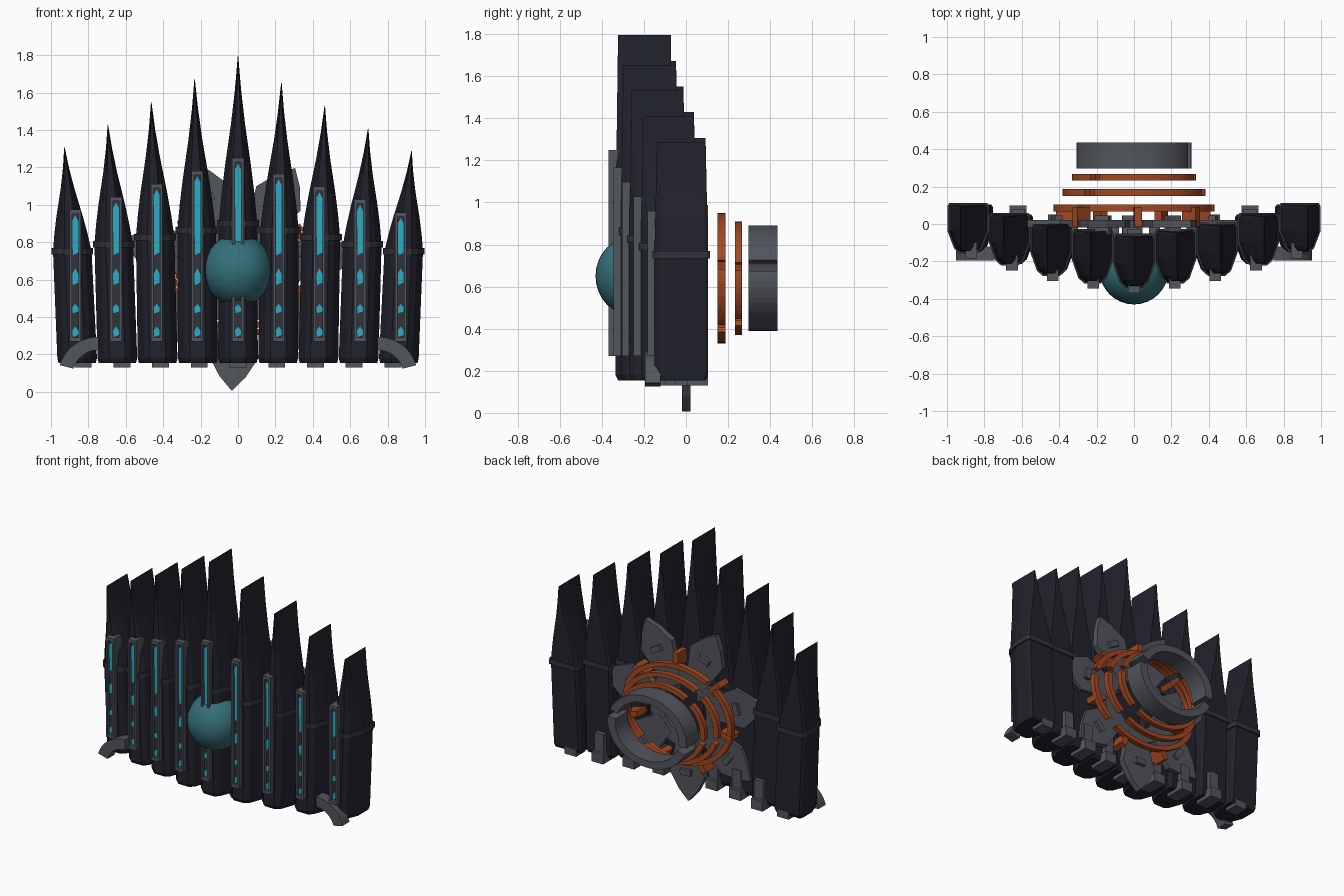
import bpy, bmesh, math

cube = bpy.data.objects.get("Cube")
if cube:
    bpy.data.objects.remove(cube)


def material(name, colour):
    m = bpy.data.materials.new(name)
    m.use_nodes = True
    m.diffuse_color = (*colour, 1)
    m.node_tree.nodes["Principled BSDF"].inputs["Base Color"].default_value = (*colour, 1)
    return m


NAVY = material("dark navy", (0.016, 0.016, 0.026))
GREY = material("steel grey", (0.085, 0.092, 0.108))
CHARCOAL = material("charcoal", (0.032, 0.034, 0.042))
GLOW = material("bright cyan", (0.02, 0.42, 0.58))
TEAL = material("deep teal", (0.035, 0.16, 0.19))
RUST = material("rust orange", (0.36, 0.065, 0.016))
HUB_Z = 0.64


def loft(name, rings, mat):
    """Skin a list of equal-length closed sections and cap both ends."""
    bm = bmesh.new()
    loops = [[bm.verts.new(p) for p in ring] for ring in rings]
    n = len(loops[0])
    for a, b in zip(loops, loops[1:]):
        for i in range(n):
            j = (i + 1) % n
            bm.faces.new((a[i], a[j], b[j], b[i]))
    bm.faces.new(loops[0])
    bm.faces.new(loops[-1])
    bmesh.ops.recalc_face_normals(bm, faces=bm.faces)
    mesh = bpy.data.meshes.new(name)
    bm.to_mesh(mesh)
    bm.free()
    mesh.materials.append(mat)
    obj = bpy.data.objects.new(name, mesh)
    bpy.context.collection.objects.link(obj)
    return obj


def plate(name, outline, y0, y1, mat):
    """Extrude an x-z outline along y."""
    return loft(name, [[(x, y, z) for x, z in outline] for y in (y0, y1)], mat)


def box(name, x, half, y0, y1, z0, z1, mat):
    outline = [(x - half, z0), (x + half, z0), (x + half, z1), (x - half, z1)]
    return plate(name, outline, y0, y1, mat)


def arc(name, centre, outer, inner, squash, start, end, y0, y1, mat):
    """Curved bar: part of an elliptical ring, angles in degrees."""
    steps = max(6, int((end - start) / 6))
    angles = [math.radians(start + (end - start) * i / steps) for i in range(steps + 1)]
    edge = lambda r, a: (centre[0] + r * math.cos(a), centre[1] + r * squash * math.sin(a))
    rings = []
    for a in angles:
        (xo, zo), (xi, zi) = edge(outer, a), edge(inner, a)
        rings.append([(xo, y0, zo), (xo, y1, zo), (xi, y1, zi), (xi, y0, zi)])
    return loft(name, rings, mat)


# Half section of a column: (fraction of half width, fraction of depth from the back)
HALF = [(0.9, 0), (1, 0.06), (1, 0.55), (0.68, 0.9), (0.4, 1)]
SECTION = HALF + [(-x, y) for x, y in reversed(HALF)]
# Spire taper: (fraction of height above collar, width scale)
TAPER = [(0, 1), (0.17, 0.86), (0.34, 0.68), (0.6, 0.36), (0.8, 0.16), (1, 0.012)]
BACKS = [-0.06, -0.035, 0, 0.05, 0.105]
FRONTS = [-0.335, -0.31, -0.27, -0.215, -0.15]


def column(i):
    k = abs(i)
    side = 1 if i > 0 else -1
    back, front = BACKS[k], FRONTS[k]
    base_x, mid_x, tip_x = 0.215 * i, 0.2215 * i, 0.232 * i
    collar_z = 0.9 - 0.037 * k
    tip_z = 1.795 - 0.122 * k - (0.02 if i > 0 else 0)

    def section(x, z, width, grow=0.0):
        depth = front - back - 2 * grow
        return [(x + u * width, back + grow + v * depth, z) for u, v in SECTION]

    # body and spire
    rings = [section(base_x, 0.155, 0.1, -0.012), section(base_x, 0.18, 0.106),
             section(mid_x, collar_z, 0.103)]
    for t, w in TAPER[1:]:
        rings.append(section(mid_x + (tip_x - mid_x) * t, collar_z + (tip_z - collar_z) * t,
                             0.103 * w, -0.012 * t))
    loft("column", rings, NAVY)
    # collar band
    loft("collar", [section(mid_x, collar_z + d, 0.112, 0.008) for d in (-0.018, 0.018)], CHARCOAL)

    # light strip: backing, frame rails and glowing pieces
    sx, top = 0.2175 * i, 1.25 - 0.069 * k - (0.015 if i > 0 else 0)
    box("strip_backing", sx, 0.026, front - 0.012, front + 0.06, 0.275, top - 0.01, CHARCOAL)
    for s in (-1, 1):
        box("strip_rail", sx + s * 0.024, 0.007, front - 0.034, front + 0.05, 0.275, top, GREY)
    for z in (0.27, top - 0.022):
        box("strip_cap", sx, 0.031, front - 0.034, front + 0.05, z, z + 0.022, GREY)
    for z0, z1 in ((0.293, 0.35), (0.42, 0.47), (0.57, 0.66), (0.73, top - 0.03)):
        tip = min(0.03, (z1 - z0) * 0.4)
        outline = [(sx - 0.013, z0), (sx + 0.016, z0 + tip / 2), (sx + 0.016, z1 - tip),
                   (sx, z1), (sx - 0.016, z1 - tip)]
        plate("glow_strip", outline, front - 0.02, front - 0.011, GLOW)

    # rear bracket and foot
    fx = 0.207 * i
    box("foot", fx, 0.045, back - 0.1, back + (0.05 if k < 4 else 0), 0.13, 0.2, GREY)
    if k < 4:
        box("bracket", fx, 0.035, back - 0.02, back + 0.03, 0.18, 0.33, GREY)
    # curved skid on the two end columns
    if k == 4:
        a, b = (90, 165) if side < 0 else (15, 90)
        arc("skid", (side * 0.745, 0.09), 0.215, 0.14, 0.95, a, b, -0.195, -0.12, GREY)


for i in range(-4, 5):
    column(i)

# Seven-pointed rear star with rust clamps between the points
for n in range(7):
    a = math.radians(267 + n * 360 / 7)

    def polar(r, w, a=a):
        return (r * math.cos(a) - w * math.sin(a), HUB_Z + r * math.sin(a) + w * math.cos(a))

    petal = [(0.2, -0.07), (0.45, -0.135), (0.56, -0.07), (0.635, 0),
             (0.56, 0.07), (0.45, 0.135), (0.2, 0.07)]
    plate("star_point", [polar(r, w) for r, w in petal], -0.02, 0.022, GREY)
    clamp = [(0.33, -0.02), (0.42, -0.02), (0.42, 0.02), (0.33, 0.02)]
    plate("clamp", [polar(r, w, a + math.pi / 7) for r, w in clamp], -0.015, 0.09, RUST)
    stud = [(0.41, -0.04), (0.45, -0.04), (0.45, 0.04), (0.41, 0.04)]
    plate("stud", [polar(r, w) for r, w in stud], -0.06, 0.045, GREY)
arc("star_hub", (0, HUB_Z), 0.27, 0.17, 1, 0, 360, -0.02, 0.02, GREY)

# Stepped rust rings, each split into arcs
for radius, y0, y1 in ((0.43, 0.068, 0.105), (0.382, 0.15, 0.188), (0.333, 0.232, 0.266)):
    for start, end in ((16, 124), (134, 188), (196, 304), (314, 368)):
        arc("rust_ring", (0, HUB_Z), radius, radius - 0.038, 0.81, start, end, y0, y1, RUST)

# Rear nozzle in two halves
for start in (20, 200):
    arc("nozzle", (0, HUB_Z), 0.307, 0.247, 0.815, start, start + 168, 0.297, 0.435, GREY)

# Struts joining the star to the columns
for x in (-0.33, -0.11, 0.11, 0.33):
    box("strut", x, 0.03, -0.14, 0, 0.72, 0.78, GREY)

# Front orb
bpy.ops.mesh.primitive_uv_sphere_add(segments=32, ring_count=16, radius=1, location=(0, -0.245, 0.65))
orb = bpy.context.object
orb.name = "orb"
orb.scale = (0.185, 0.185, 0.192)
orb.data.materials.append(TEAL)
bpy.ops.object.shade_smooth_by_angle()
